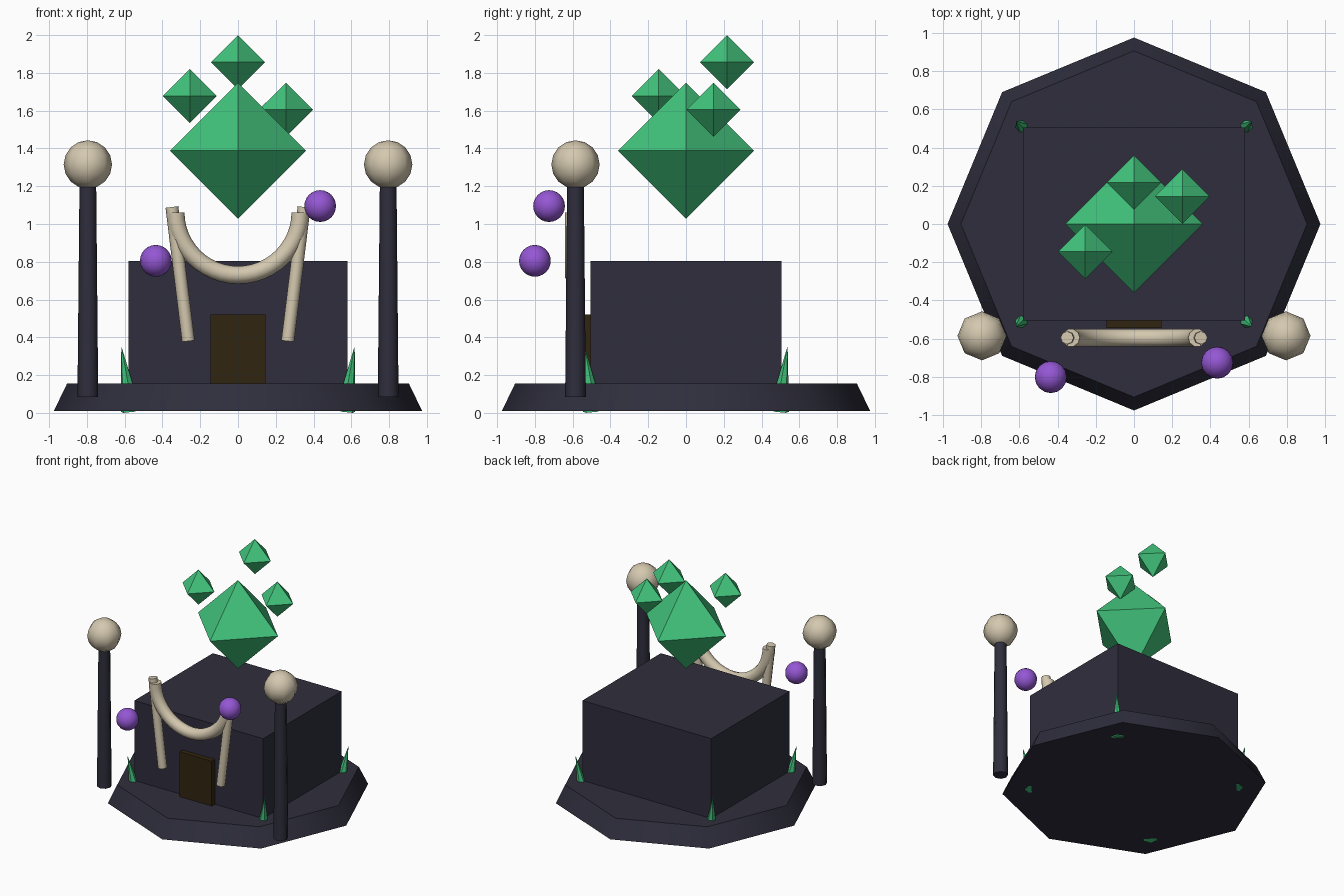
import bpy
import bmesh
from math import pi, cos, sin
from mathutils import Vector, Matrix

cube = bpy.data.objects.get("Cube")
if cube:
    bpy.data.objects.remove(cube, do_unlink=True)


def material(name, rgb):
    mat = bpy.data.materials.new(name)
    mat.use_nodes = True
    mat.diffuse_color = (*rgb, 1)
    bsdf = next(n for n in mat.node_tree.nodes if n.type == 'BSDF_PRINCIPLED')
    bsdf.inputs["Base Color"].default_value = (*rgb, 1)
    bsdf.inputs["Roughness"].default_value = 0.8
    return mat


STONE = material("dark stone", (0.028, 0.027, 0.046))
CRYSTAL = material("green crystal", (0.055, 0.56, 0.205))
BONE = material("pale bone", (0.66, 0.58, 0.43))
PURPLE = material("purple glow", (0.30, 0.095, 0.66))
WOOD = material("dark wood", (0.031, 0.018, 0.005))


def finish(name, bm, mat, smooth=False):
    mesh = bpy.data.meshes.new(name)
    bmesh.ops.recalc_face_normals(bm, faces=bm.faces)
    bm.to_mesh(mesh)
    bm.free()
    mesh.materials.append(mat)
    obj = bpy.data.objects.new(name, mesh)
    bpy.context.collection.objects.link(obj)
    if smooth:
        bpy.ops.object.select_all(action='DESELECT')
        obj.select_set(True)
        bpy.context.view_layer.objects.active = obj
        bpy.ops.object.shade_smooth_by_angle(angle=0.9)
    return obj


def box(name, size, centre, mat):
    bm = bmesh.new()
    bmesh.ops.create_cube(bm, size=1)
    bmesh.ops.scale(bm, vec=size, verts=bm.verts)
    bmesh.ops.translate(bm, vec=centre, verts=bm.verts)
    finish(name, bm, mat)


def taper(name, start, end, r1, r2, sides, mat, smooth=True):
    """Cone or cylinder running from one point to another."""
    start, end = Vector(start), Vector(end)
    axis = end - start
    turn = axis.to_track_quat('Z', 'Y').to_matrix().to_4x4()
    bm = bmesh.new()
    bmesh.ops.create_cone(bm, cap_ends=True, segments=sides, radius1=r1, radius2=r2,
                          depth=axis.length,
                          matrix=Matrix.Translation((start + end) / 2) @ turn)
    finish(name, bm, mat, smooth)


def ball(name, centre, radius, segments, rings, mat):
    bm = bmesh.new()
    bmesh.ops.create_uvsphere(bm, u_segments=segments, v_segments=rings, radius=radius,
                              matrix=Matrix.Translation(centre))
    finish(name, bm, mat, True)


def octahedron(name, centre, radius):
    bm = bmesh.new()
    bmesh.ops.create_uvsphere(bm, u_segments=4, v_segments=2, radius=radius,
                              matrix=Matrix.Translation(centre))
    finish(name, bm, CRYSTAL)


def arch(name, centre, radius, tube, steps, sides, mat):
    """Lower half of a ring, standing in the xz plane, with closed ends."""
    bm = bmesh.new()
    loops = []
    for i in range(steps + 1):
        a = pi + pi * i / steps
        out = Vector((cos(a), 0, sin(a)))
        loop = []
        for j in range(sides):
            b = 2 * pi * j / sides
            offset = out * (radius + tube * cos(b)) + Vector((0, tube * sin(b), 0))
            loop.append(bm.verts.new(Vector(centre) + offset))
        loops.append(loop)
    for one, two in zip(loops, loops[1:]):
        for j in range(sides):
            k = (j + 1) % sides
            bm.faces.new((one[j], one[k], two[k], two[j]))
    bm.faces.new(loops[0])
    bm.faces.new(loops[-1])
    finish(name, bm, mat, True)


# Platform, building and door
taper("platform", (0, 0, 0.01), (0, 0, 0.155), 0.975, 0.905, 8, STONE)
box("building", (1.16, 1.01, 0.66), (0, 0, 0.475), STONE)
box("door", (0.29, 0.06, 0.38), (0, -0.515, 0.33), WOOD)

# Hanging jaw in front of the door
arch("jaw_arch", (0, -0.595, 1.06), 0.33, 0.047, 24, 10, BONE)

for side, s in (("left", 1), ("right", -1)):
    taper(side + "_tusk", (s * 0.263, -0.595, 0.38), (s * 0.35, -0.595, 1.09),
          0.034, 0.034, 8, BONE)
    # Lamp posts
    taper(side + "_post", (s * 0.795, -0.585, 0.085), (s * 0.795, -0.585, 1.23),
          0.055, 0.044, 8, STONE)
    ball(side + "_post_globe", (s * 0.795, -0.585, 1.315), 0.128, 8, 8, BONE)
    # Crystal spikes at the building corners
    for end, t in (("back", 1), ("front", -1)):
        taper(f"{end}_{side}_spike", (s * 0.567, t * 0.492, 0.011),
              (s * 0.618, t * 0.538, 0.355), 0.055, 0, 6, CRYSTAL, False)

# Floating orbs
ball("left_orb", (0.435, -0.725, 1.095), 0.084, 16, 12, PURPLE)
ball("right_orb", (-0.435, -0.80, 0.805), 0.084, 16, 12, PURPLE)

# Floating crystals
octahedron("main_crystal", (0, 0, 1.388), 0.36)
octahedron("top_crystal", (0, 0.217, 1.857), 0.143)
octahedron("right_crystal", (-0.255, -0.145, 1.678), 0.143)
octahedron("left_crystal", (0.253, 0.145, 1.605), 0.143)
